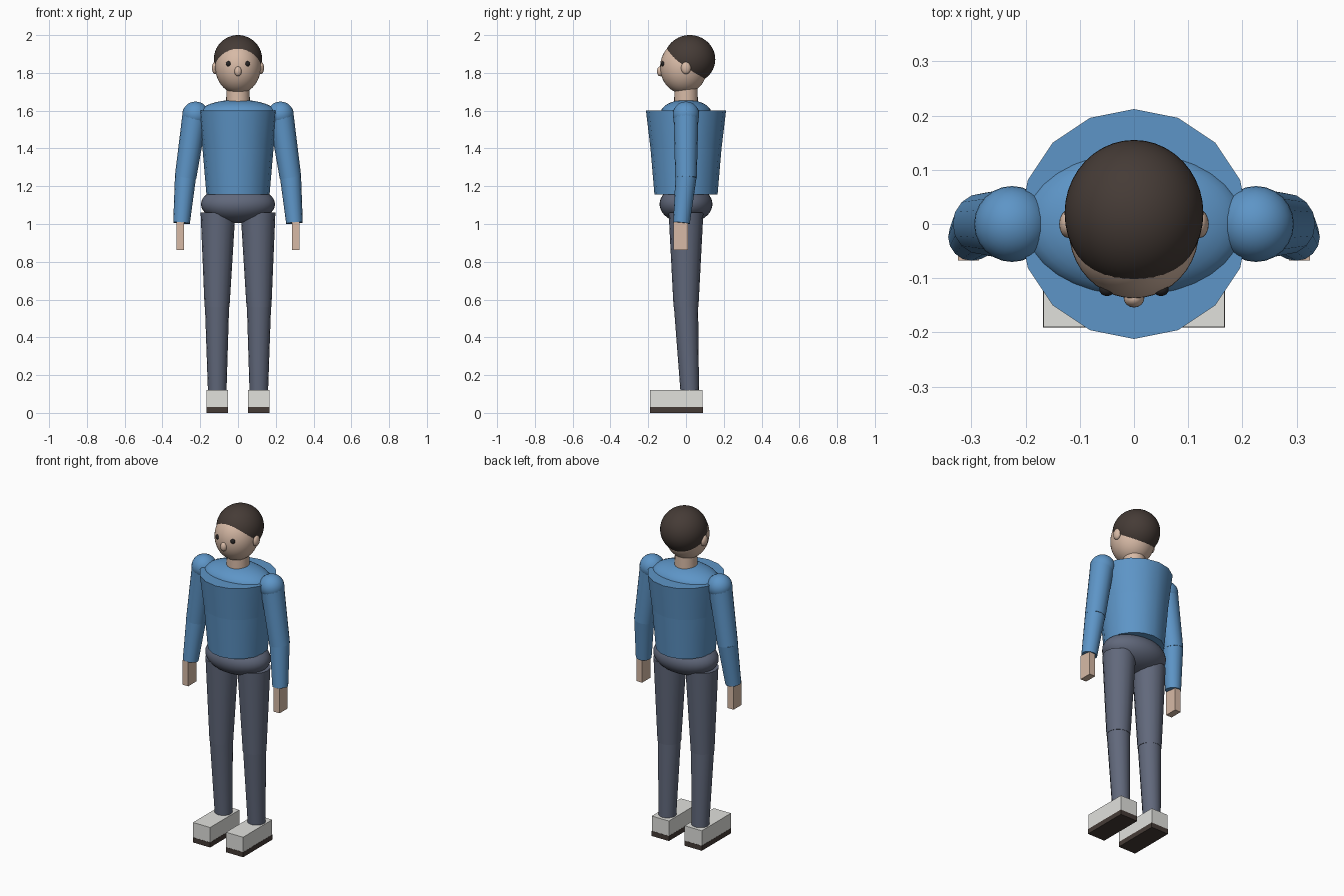
import bpy
from mathutils import Vector

if "Cube" in bpy.data.objects:
    bpy.data.objects.remove(bpy.data.objects["Cube"])


def material(name, rgb):
    m = bpy.data.materials.new(name)
    m.diffuse_color = (*rgb, 1)
    m.use_nodes = True
    m.node_tree.nodes["Principled BSDF"].inputs["Base Color"].default_value = m.diffuse_color
    return m


BLUE = material("sweater_blue", (0.11, 0.30, 0.57))
GREY = material("trouser_grey", (0.12, 0.14, 0.20))
SKIN = material("skin", (0.68, 0.49, 0.38))
HAIR = material("dark_brown", (0.06, 0.044, 0.037))
WHITE = material("shoe_white", (0.75, 0.75, 0.72))
BLACK = material("eye_dark", (0.02, 0.018, 0.018))


def finish(name, mat, smooth=True):
    ob = bpy.context.object
    ob.name = name
    ob.data.materials.append(mat)
    if smooth:
        bpy.ops.object.shade_smooth_by_angle()
    return ob


def ellipsoid(name, centre, radii, mat, seg=32, rings=20):
    bpy.ops.mesh.primitive_uv_sphere_add(segments=seg, ring_count=rings, radius=1, location=centre)
    bpy.context.object.scale = radii
    bpy.ops.object.transform_apply(location=False, rotation=False, scale=True)
    return finish(name, mat)


def limb(name, a, b, ra, rb, mat, sides=16):
    """Tapered cylinder from point a (radius ra) to point b (radius rb)."""
    a, b = Vector(a), Vector(b)
    d = a - b
    bpy.ops.mesh.primitive_cone_add(vertices=sides, radius1=rb, radius2=ra,
                                    depth=d.length, location=(a + b) / 2)
    ob = bpy.context.object
    if d.xy.length > 1e-5:
        ob.rotation_euler = Vector((0, 0, 1)).rotation_difference(d).to_euler()
    return finish(name, mat)


def box(name, lo, hi, mat):
    lo, hi = Vector(lo), Vector(hi)
    bpy.ops.mesh.primitive_cube_add(size=1, location=(lo + hi) / 2)
    bpy.context.object.scale = hi - lo
    bpy.ops.object.transform_apply(location=False, rotation=False, scale=True)
    return finish(name, mat, False)


# Torso
limb("chest", (0, 0, 1.6), (0, 0, 1.4), 0.212, 0.188, BLUE)
limb("waist", (0, 0, 1.4), (0, 0, 1.155), 0.188, 0.167, BLUE)
ellipsoid("shoulder_yoke", (0, 0, 1.585), (0.205, 0.135, 0.073), BLUE)
ellipsoid("pelvis", (0, 0, 1.105), (0.196, 0.14, 0.1), GREY)

# Head
limb("neck", (0, 0, 1.75), (0, 0, 1.62), 0.061, 0.063, SKIN, 24)
ellipsoid("head", (0, -0.012, 1.83), (0.12, 0.125, 0.14), SKIN, 40, 28)
ellipsoid("hair", (0, 0.02, 1.872), (0.128, 0.135, 0.128), HAIR, 40, 28)
ellipsoid("nose", (0, -0.137, 1.808), (0.019, 0.017, 0.026), SKIN, 16, 12)

for side, s in (("left", 1), ("right", -1)):
    # Face details
    ellipsoid(f"{side}_ear", (s * 0.121, 0, 1.826), (0.017, 0.026, 0.033), SKIN, 16, 12)
    ellipsoid(f"{side}_eye", (s * 0.05, -0.121, 1.848), (0.014, 0.012, 0.014), BLACK, 16, 12)

    # Arm
    ellipsoid(f"{side}_shoulder", (s * 0.225, 0, 1.58), (0.07, 0.07, 0.068), BLUE, 24, 16)
    limb(f"{side}_upper_arm", (s * 0.228, 0, 1.58), (s * 0.278, 0, 1.245), 0.066, 0.057, BLUE)
    limb(f"{side}_forearm", (s * 0.278, 0, 1.25), (s * 0.299, -0.024, 1.005), 0.056, 0.044, BLUE)
    box(f"{side}_hand", (s * 0.305 - 0.0195, -0.067, 0.863),
        (s * 0.305 + 0.0195, 0.01, 1.01), SKIN)

    # Leg
    limb(f"{side}_thigh", (s * 0.106, 0, 1.06), (s * 0.111, 0, 0.56), 0.092, 0.066, GREY)
    limb(f"{side}_shin", (s * 0.111, 0, 0.565), (s * 0.11, 0.02, 0.11), 0.064, 0.049, GREY)

    # Shoe
    box(f"{side}_shoe", (s * 0.11 - 0.057, -0.19, 0.03), (s * 0.11 + 0.057, 0.088, 0.12), WHITE)
    box(f"{side}_sole", (s * 0.11 - 0.058, -0.191, 0), (s * 0.11 + 0.058, 0.089, 0.03), HAIR)
